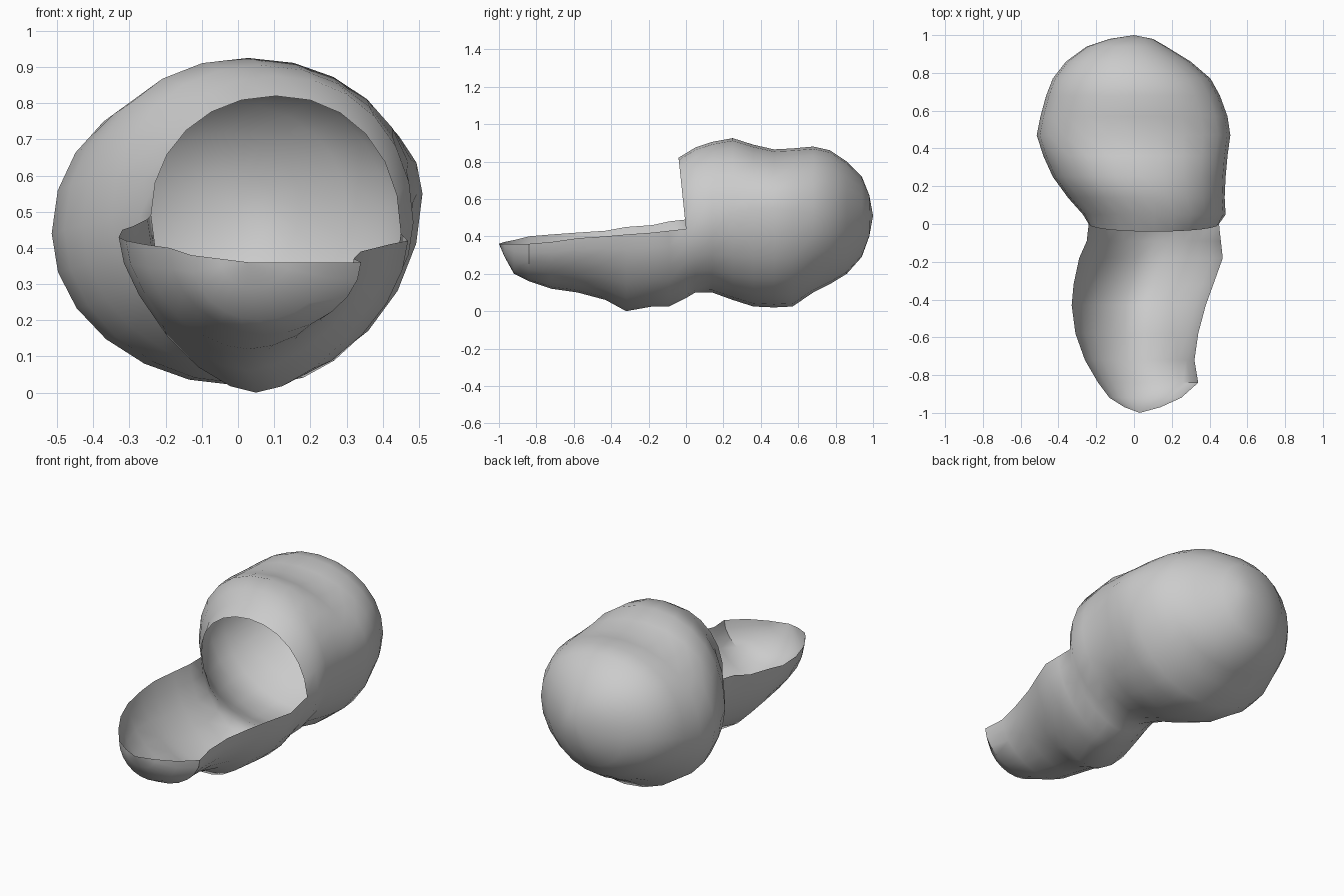
import bpy, bmesh, math

N = 24          # sides of a full ring
HALF = N // 2

# Stations: y, left x, right x, left rim z, right rim z, bottom z, top z, roundness
TROUGH = [
    (-0.97, -0.05, 0.14, 0.37, 0.36, 0.29, 2.0),
    (-0.92, -0.13, 0.25, 0.38, 0.36, 0.20, 2.0),
    (-0.84, -0.19, 0.34, 0.40, 0.36, 0.16, 1.9),
    (-0.72, -0.26, 0.32, 0.41, 0.37, 0.12, 1.8),
    (-0.58, -0.31, 0.34, 0.42, 0.39, 0.10, 1.7),
    (-0.43, -0.33, 0.38, 0.43, 0.40, 0.06, 1.65),
    (-0.32, -0.32, 0.42, 0.45, 0.41, 0.00, 1.65),
    (-0.18, -0.29, 0.47, 0.46, 0.42, 0.025, 1.7),
    (-0.09, -0.25, 0.46, 0.48, 0.43, 0.025, 1.75),
]
BULB = [
    (0.00, -0.24, 0.45, 0.49, 0.44, 0.07, 0.82, 1.85),
    (0.05, -0.27, 0.485, 0.49, 0.47, 0.10, 0.875, 1.9),
    (0.14, -0.35, 0.48, 0.48, 0.50, 0.10, 0.905, 1.95),
    (0.25, -0.43, 0.485, 0.46, 0.53, 0.06, 0.925, 2.0),
    (0.36, -0.48, 0.495, 0.45, 0.55, 0.025, 0.89, 2.0),
    (0.47, -0.515, 0.51, 0.44, 0.55, 0.02, 0.865, 2.0),
    (0.57, -0.495, 0.495, 0.44, 0.54, 0.025, 0.87, 2.0),
    (0.68, -0.465, 0.455, 0.46, 0.52, 0.10, 0.88, 2.0),
    (0.77, -0.43, 0.405, 0.48, 0.51, 0.145, 0.86, 2.0),
    (0.86, -0.36, 0.30, 0.49, 0.51, 0.20, 0.80, 2.0),
    (0.94, -0.25, 0.17, 0.50, 0.51, 0.29, 0.72, 2.0),
    (0.98, -0.13, 0.10, 0.51, 0.51, 0.40, 0.62, 2.0),
]


def spow(v, p):
    return math.copysign(abs(v) ** (2 / p), v) if abs(v) > 1e-9 else 0.0


def section(bm, y, xl, xr, zl, zr, zb, zt, p, count):
    """Ring starting at the left rim, round the bottom, to the right rim (and over the top)."""
    verts = []
    for i in range(count):
        a = math.pi + 2 * math.pi * i / N
        q = p if math.sin(a) <= 0 else 2.1
        c, s = spow(math.cos(a), q), spow(math.sin(a), q)
        x = (xl + xr) / 2 + (xr - xl) / 2 * c
        zm = zl + (zr - zl) * (c + 1) / 2
        z = zm + s * ((zm - zb) if s < 0 else (zt - zm))
        # the mouth's upper edge leans forward
        lean = -0.04 * max(0, s) if y == 0 else 0
        verts.append(bm.verts.new((x, y + lean, z)))
    return verts


def bridge(bm, a, b, closed):
    n = len(a) if closed else HALF + 1
    for i in range(n if closed else n - 1):
        j = (i + 1) % n
        bm.faces.new((a[i], b[i], b[j], a[j]))


bm = bmesh.new()
trough = [section(bm, y, l, r, zl, zr, b, 1, p, HALF + 1)
          for y, l, r, zl, zr, b, p in TROUGH]
bulb = [section(bm, *s, N) for s in BULB]

# open trough, joined to the lower half of the mouth
for a, b in zip(trough, trough[1:] + bulb[:1]):
    bridge(bm, a, b, False)
# closed bulb behind the mouth
for a, b in zip(bulb, bulb[1:]):
    bridge(bm, a, b, True)

# trough tip and bulb end
tip = bm.verts.new((0.03, -1.0, 0.36))
for i in range(HALF):
    bm.faces.new((tip, trough[0][i], trough[0][i + 1]))
end = bm.verts.new((0.0, 1.0, 0.51))
for i in range(N):
    bm.faces.new((bulb[-1][i], end, bulb[-1][(i + 1) % N]))

bmesh.ops.recalc_face_normals(bm, faces=bm.faces)
mesh = bpy.data.meshes.new("scoop_shell")
bm.to_mesh(mesh)
bm.free()
shell = bpy.data.objects.new("scoop_shell", mesh)
bpy.context.collection.objects.link(shell)
bpy.context.view_layer.objects.active = shell
shell.select_set(True)
bpy.ops.object.shade_smooth_by_angle(angle=math.radians(40))
